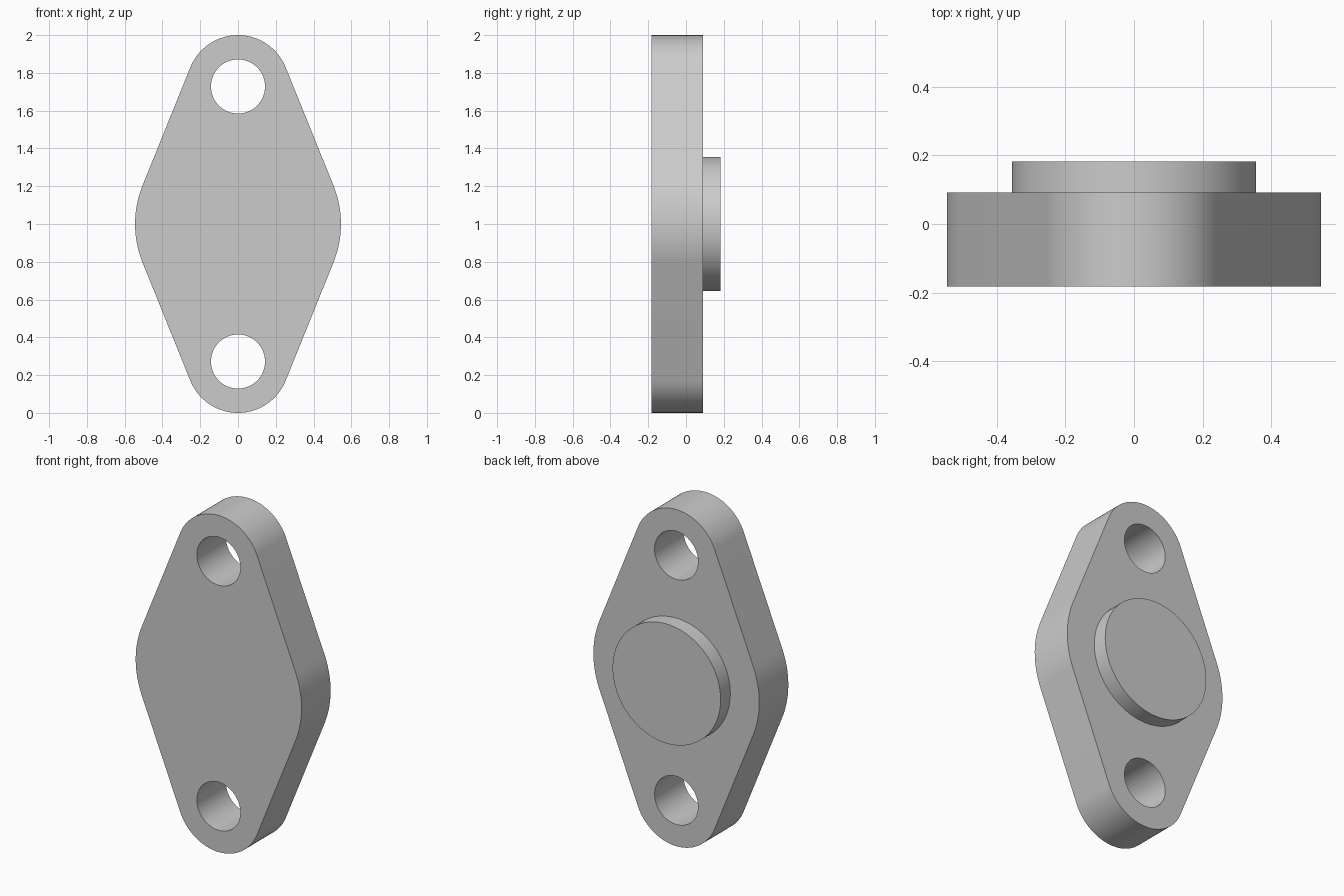
import bpy
import bmesh
from math import asin, cos, sin, pi, radians

default_cube = bpy.data.objects.get("Cube")
if default_cube:
    bpy.data.objects.remove(default_cube, do_unlink=True)

# Main dimensions
MID_Z = 1.0
HOLE_OFFSET = 0.728
END_RADIUS = 0.272
WAIST_RADIUS = 0.545
HOLE_RADIUS = 0.143
BOSS_RADIUS = 0.355
FRONT_Y, PLATE_BACK_Y, BOSS_BACK_Y = -0.182, 0.091, 0.182

grey = bpy.data.materials.new("plain grey")
grey.use_nodes = True
grey.diffuse_color = (0.6, 0.6, 0.6, 1)
grey.node_tree.nodes["Principled BSDF"].inputs["Base Color"].default_value = (0.6, 0.6, 0.6, 1)


def arc(z, radius, start, end, steps):
    """Points (x, z) along an arc, both ends included."""
    angles = [start + (end - start) * i / steps for i in range(steps + 1)]
    return [(radius * cos(a), z + radius * sin(a)) for a in angles]


def circle(z, radius, steps=96):
    return arc(z, radius, 0, 2 * pi, steps)[:-1]


def extruded_part(name, loops, y_front, y_back):
    """Fill an outline, with any holes, and extrude it along y."""
    bm = bmesh.new()
    edges = []
    for loop in loops:
        verts = [bm.verts.new((x, y_front, z)) for x, z in loop]
        edges += [bm.edges.new((v, verts[i - 1])) for i, v in enumerate(verts)]
    bmesh.ops.triangle_fill(bm, use_beauty=True, edges=edges, normal=(0, -1, 0))
    result = bmesh.ops.extrude_face_region(bm, geom=bm.faces[:])
    moved = [g for g in result["geom"] if isinstance(g, bmesh.types.BMVert)]
    bmesh.ops.translate(bm, verts=moved, vec=(0, y_back - y_front, 0))
    bmesh.ops.recalc_face_normals(bm, faces=bm.faces[:])
    mesh = bpy.data.meshes.new(name)
    bm.to_mesh(mesh)
    bm.free()
    mesh.materials.append(grey)
    obj = bpy.data.objects.new(name, mesh)
    bpy.context.collection.objects.link(obj)
    bpy.ops.object.select_all(action="DESELECT")
    obj.select_set(True)
    bpy.context.view_layer.objects.active = obj
    bpy.ops.object.shade_smooth_by_angle(angle=radians(30))
    return obj


# Flange plate: waist and end arcs joined by their common tangents
tilt = asin((WAIST_RADIUS - END_RADIUS) / HOLE_OFFSET)
top_z, bottom_z = MID_Z + HOLE_OFFSET, MID_Z - HOLE_OFFSET
outline = (
    arc(MID_Z, WAIST_RADIUS, -tilt, tilt, 20)
    + arc(top_z, END_RADIUS, tilt, pi - tilt, 48)
    + arc(MID_Z, WAIST_RADIUS, pi - tilt, pi + tilt, 20)
    + arc(bottom_z, END_RADIUS, pi + tilt, 2 * pi - tilt, 48)
)
bolt_holes = [circle(z, HOLE_RADIUS) for z in (top_z, bottom_z)]
extruded_part("flange_plate", [outline] + bolt_holes, FRONT_Y, PLATE_BACK_Y)

# Round locating boss on the back
extruded_part("locating_boss", [circle(MID_Z, BOSS_RADIUS)], PLATE_BACK_Y, BOSS_BACK_Y)
